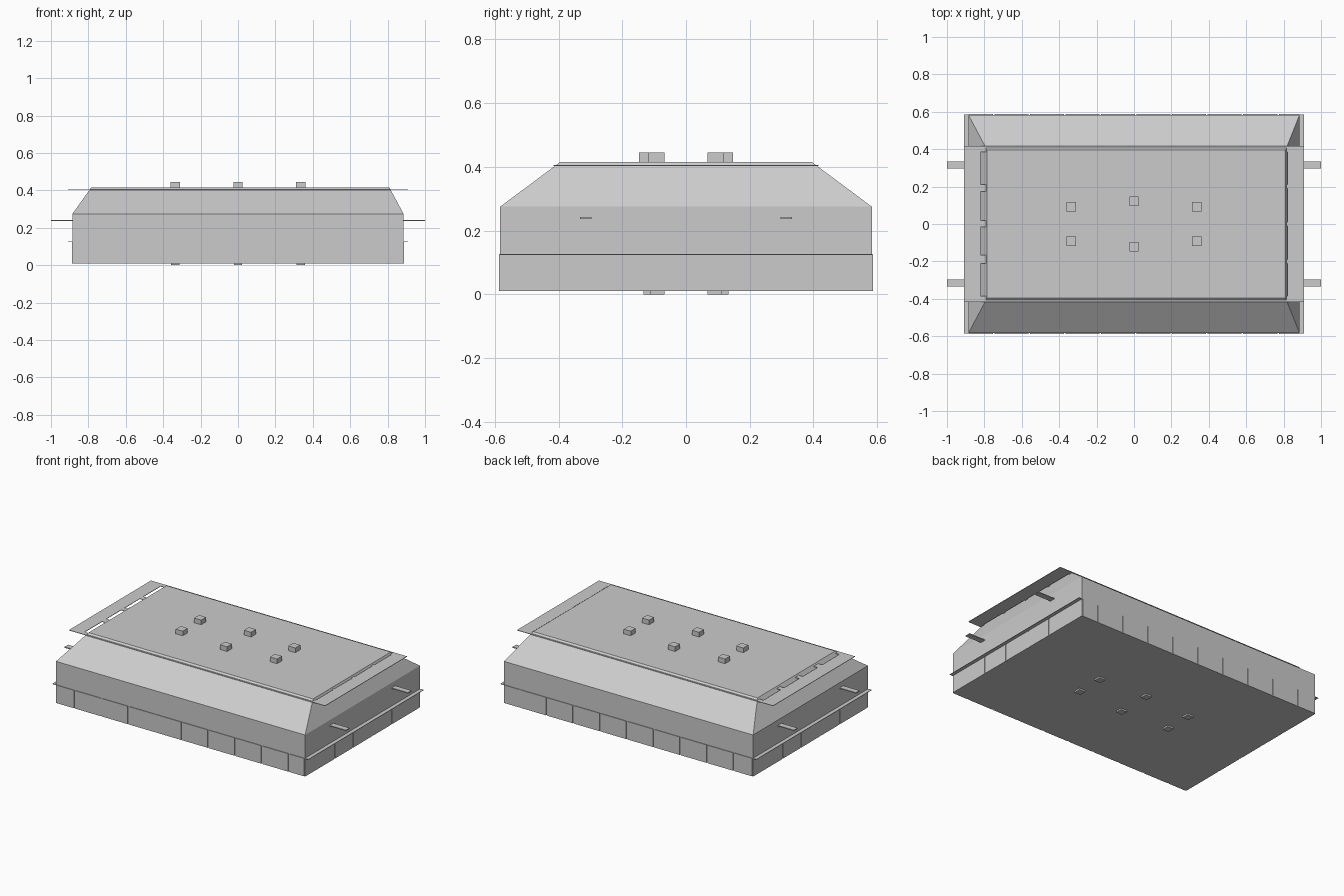
import bpy, bmesh

if "Cube" in bpy.data.objects:
    bpy.data.objects.remove(bpy.data.objects["Cube"])


def mesh_object(name, bm):
    bmesh.ops.recalc_face_normals(bm, faces=bm.faces)
    me = bpy.data.meshes.new(name)
    bm.to_mesh(me)
    bm.free()
    ob = bpy.data.objects.new(name, me)
    bpy.context.collection.objects.link(ob)
    return ob


def boxes(name, items):
    """One object from boxes given as (x0, x1, y0, y1, z0, z1)."""
    bm = bmesh.new()
    for x0, x1, y0, y1, z0, z1 in items:
        vs = bmesh.ops.create_cube(bm, size=1)["verts"]
        for v in vs:
            v.co.x = x1 if v.co.x > 0 else x0
            v.co.y = y1 if v.co.y > 0 else y0
            v.co.z = z1 if v.co.z > 0 else z0
    return mesh_object(name, bm)


# Main body: straight walls with a tapered upper part
bm = bmesh.new()
rings = []
for x0, x1, y, z in [(-0.885, 0.885, 0.583, 0.01), (-0.885, 0.885, 0.583, 0.275),
                     (-0.785, 0.81, 0.395, 0.415)]:
    rings.append([bm.verts.new(p) for p in
                  [(x0, -y, z), (x1, -y, z), (x1, y, z), (x0, y, z)]])
for a, b in zip(rings, rings[1:]):
    for i in range(4):
        j = (i + 1) % 4
        bm.faces.new((a[i], a[j], b[j], b[i]))
bm.faces.new(rings[0][::-1])
bm.faces.new(rings[-1])
mesh_object("body", bm)

# Top flange plate with four slots on the left and a narrow slit on the right
Z0, Z1 = 0.403, 0.406
flange = [(-0.91, -0.82, -0.416, 0.416, Z0, Z1),
          (0.822, 0.91, -0.416, 0.416, Z0, Z1),
          (-0.82, 0.822, 0.385, 0.416, Z0, Z1),
          (-0.82, 0.822, -0.416, -0.385, Z0, Z1)]
for y0, y1 in [(-0.21, -0.165), (-0.015, 0.02), (0.175, 0.21)]:
    flange.append((-0.82, -0.78, y0, y1, Z0, Z1))
for y in (-0.2, 0.0, 0.2):
    flange.append((0.805, 0.822, y - 0.01, y + 0.01, Z0, Z1))
boxes("top_flange", flange)

# Thin skirt panels around the lower walls, separated by narrow gaps
panels = []
seams = [-0.885, -0.75, -0.56, -0.37, -0.18, 0.01, 0.2, 0.39, 0.58, 0.77, 0.885]
end_seams = [-0.585, -0.29, -0.1, 0.1, 0.29, 0.585]
for s in (-1, 1):
    w0, w1 = sorted((s * 0.58, s * 0.587))
    for a, b in zip(seams, seams[1:]):
        panels.append((a + 0.004, b - 0.004, w0, w1, 0.01, 0.125))
    w0, w1 = sorted((s * 0.88, s * 0.888))
    for a, b in zip(end_seams, end_seams[1:]):
        panels.append((w0, w1, a + 0.004, b - 0.004, 0.01, 0.125))
boxes("skirt_panels", panels)

# End ledges and projecting tabs
ledges, tabs = [], []
for s in (-1, 1):
    x0, x1 = sorted((s * 0.88, s * 0.91))
    ledges.append((x0, x1, -0.585, 0.585, 0.123, 0.126))
    x0, x1 = sorted((s * 0.87, s * 1.0))
    for y in (-0.315, 0.315):
        tabs.append((x0, x1, y - 0.018, y + 0.018, 0.236, 0.242))
boxes("end_ledges", ledges)
boxes("end_tabs", tabs)

# Small blocks on the lid and matching pads underneath
blocks, pads = [], []
for x, y in [(-0.335, 0.093), (0, 0.122), (0.335, 0.093)]:
    for s in (-1, 1):
        blocks.append((x - 0.025, x + 0.025, s * y - 0.025, s * y + 0.025, 0.41, 0.445))
        yp = s * (0.112 if x == 0 else 0.09)
        pads.append((x - 0.022, x + 0.022, yp - 0.022, yp + 0.022, 0.0, 0.012))
boxes("lid_blocks", blocks)
boxes("base_pads", pads)
